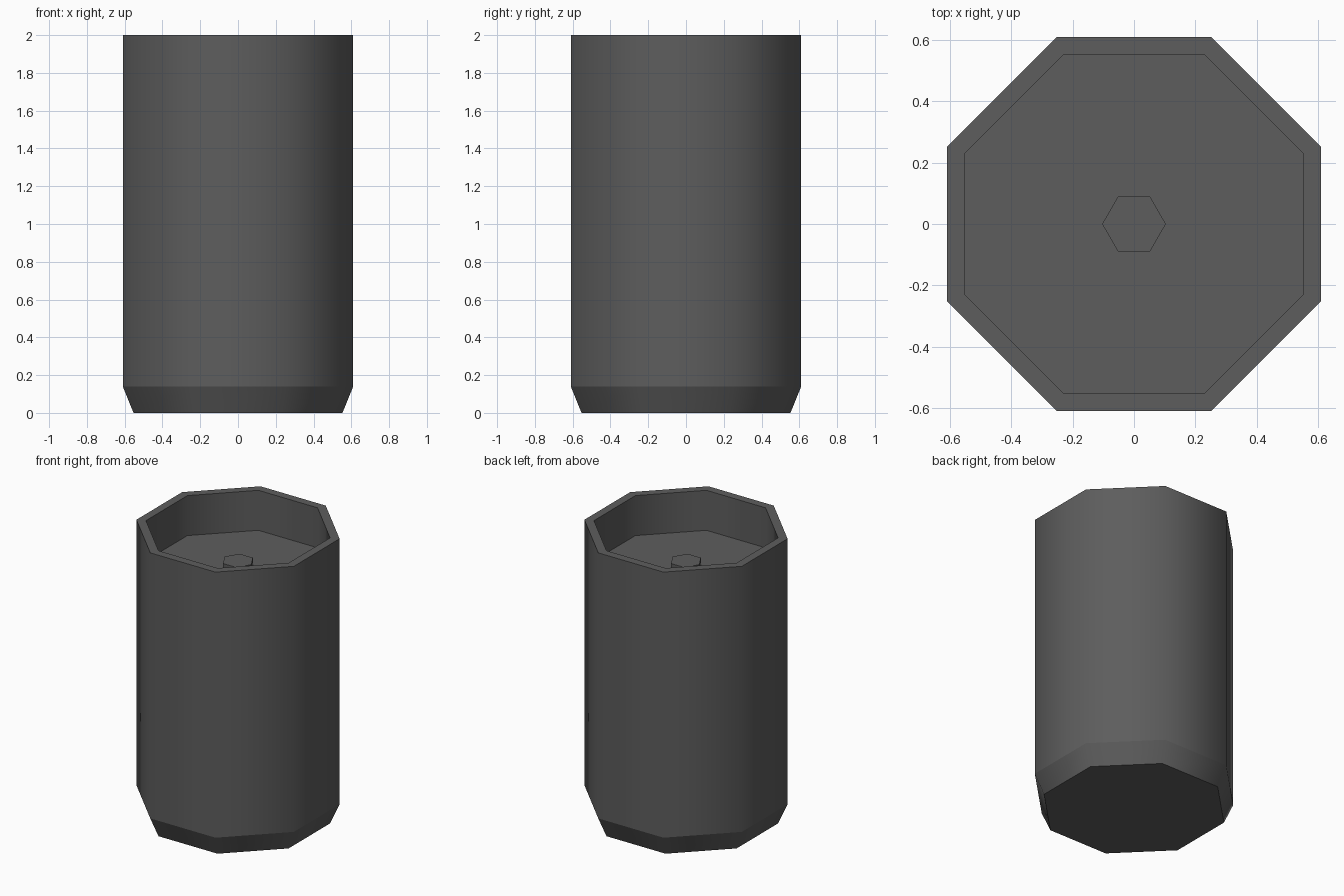
import bpy, bmesh
from math import pi, cos, sin

cube = bpy.data.objects.get("Cube")
if cube:
    bpy.data.objects.remove(cube)

grey = bpy.data.materials.new("dark_grey")
grey.use_nodes = True
colour = (0.11, 0.11, 0.11, 1)
grey.diffuse_color = colour
grey.node_tree.nodes["Principled BSDF"].inputs["Base Color"].default_value = colour


def lathe(name, sides, profile, turn, cap_start=True):
    """Stack polygon rings of (flat radius, height), smooth around and sharp between rings."""
    bm = bmesh.new()
    rings = []
    for flat, z in profile:
        r = flat / cos(pi / sides)
        angles = [turn + 2 * pi * i / sides for i in range(sides)]
        rings.append([bm.verts.new((r * cos(a), r * sin(a), z)) for a in angles])
    for low, high in zip(rings, rings[1:]):
        for i in range(sides):
            j = (i + 1) % sides
            bm.faces.new((low[i], low[j], high[j], high[i])).smooth = True
    if cap_start:
        bm.faces.new(rings[0][::-1])
    bm.faces.new(rings[-1])
    for ring in rings:
        for i in range(sides):
            bm.edges.get((ring[i - 1], ring[i])).smooth = False
    mesh = bpy.data.meshes.new(name)
    bm.to_mesh(mesh)
    bm.free()
    mesh.materials.append(grey)
    obj = bpy.data.objects.new(name, mesh)
    bpy.context.collection.objects.link(obj)
    return obj


FLOOR = 1.72

# Octagonal body: tapered foot, straight wall, flat rim, recessed floor
lathe("body", 8, [(0.553, 0), (0.61, 0.14), (0.61, 2), (0.553, 2), (0.553, FLOOR)], pi / 8)

# Small hexagonal knob on the recessed floor
lathe("centre_knob", 6, [(0.09, FLOOR), (0.09, FLOOR + 0.06)], 0, cap_start=False)
